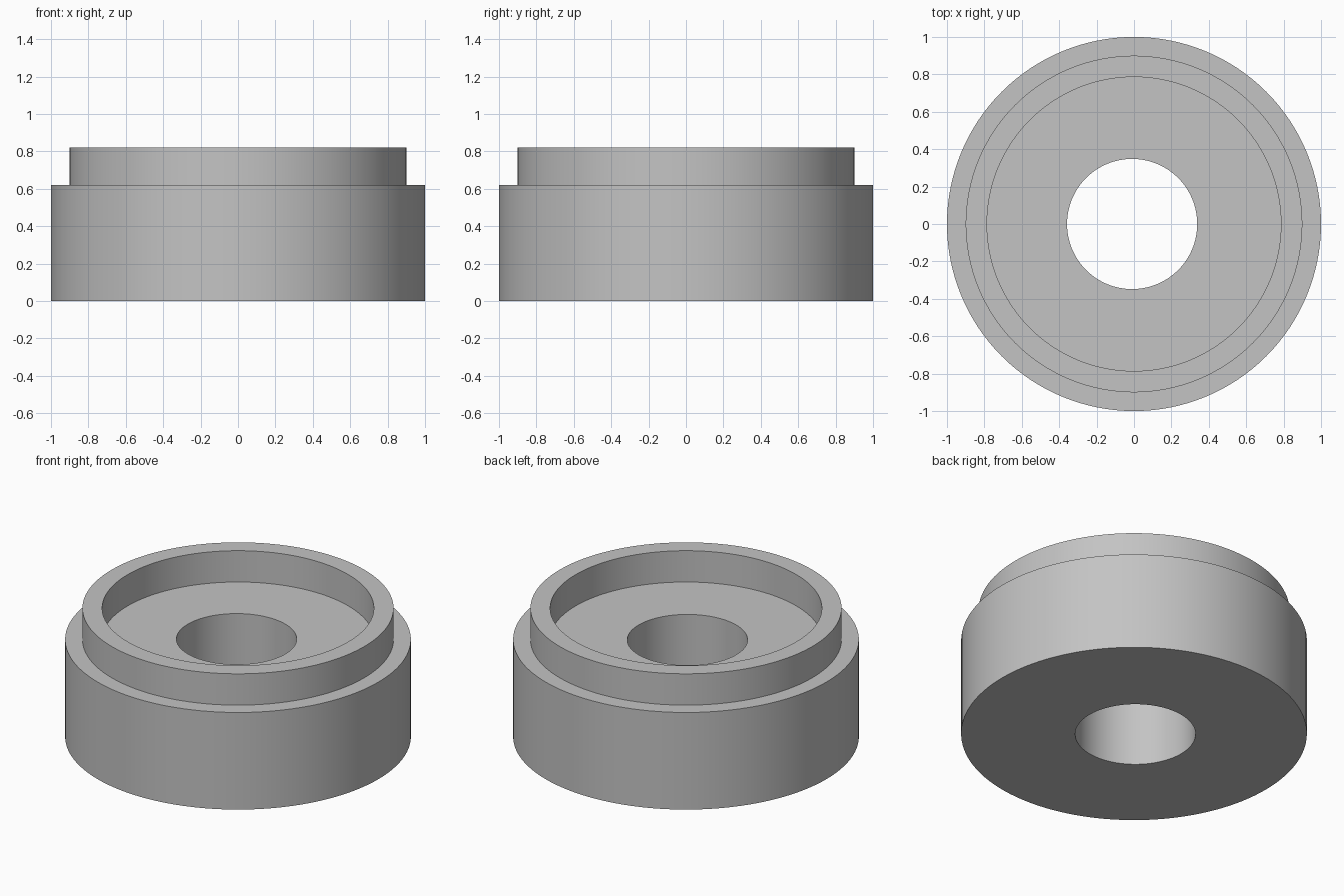
import bpy, bmesh, math

cube = bpy.data.objects.get("Cube")
if cube:
    bpy.data.objects.remove(cube, do_unlink=True)

SEGMENTS = 128
BODY_R, RIM_R, RECESS_R, HOLE_R = 1.0, 0.9, 0.786, 0.348
LEDGE_Z, TOP_Z = 0.62, 0.82
HOLE_X = -0.01

# Plain grey material
grey = bpy.data.materials.new("plain_grey")
grey.use_nodes = True
colour = (0.55, 0.55, 0.55, 1)
grey.diffuse_color = colour
grey.node_tree.nodes["Principled BSDF"].inputs["Base Color"].default_value = colour


def ring(bm, radius, z, cx=0.0):
    angles = [2 * math.pi * i / SEGMENTS for i in range(SEGMENTS)]
    return [bm.verts.new((cx + radius * math.cos(a), radius * math.sin(a), z)) for a in angles]


# Stepped collar: outer wall, ledge, raised rim, recess floor and slightly offset bore
bm = bmesh.new()
loops = [
    ring(bm, BODY_R, 0),
    ring(bm, BODY_R, LEDGE_Z),
    ring(bm, RIM_R, LEDGE_Z),
    ring(bm, RIM_R, TOP_Z),
    ring(bm, RECESS_R, TOP_Z),
    ring(bm, RECESS_R, LEDGE_Z),
    ring(bm, HOLE_R, LEDGE_Z, HOLE_X),
    ring(bm, HOLE_R, 0, HOLE_X),
]
for a, b in zip(loops, loops[1:] + loops[:1]):
    for i in range(SEGMENTS):
        j = (i + 1) % SEGMENTS
        bm.faces.new((a[i], a[j], b[j], b[i]))
bmesh.ops.recalc_face_normals(bm, faces=bm.faces)

mesh = bpy.data.meshes.new("stepped_collar")
bm.to_mesh(mesh)
bm.free()
mesh.materials.append(grey)
collar = bpy.data.objects.new("stepped_collar", mesh)
bpy.context.collection.objects.link(collar)

# Smooth walls, sharp rims
bpy.ops.object.select_all(action="DESELECT")
collar.select_set(True)
bpy.context.view_layer.objects.active = collar
bpy.ops.object.shade_smooth_by_angle(angle=math.radians(30))
